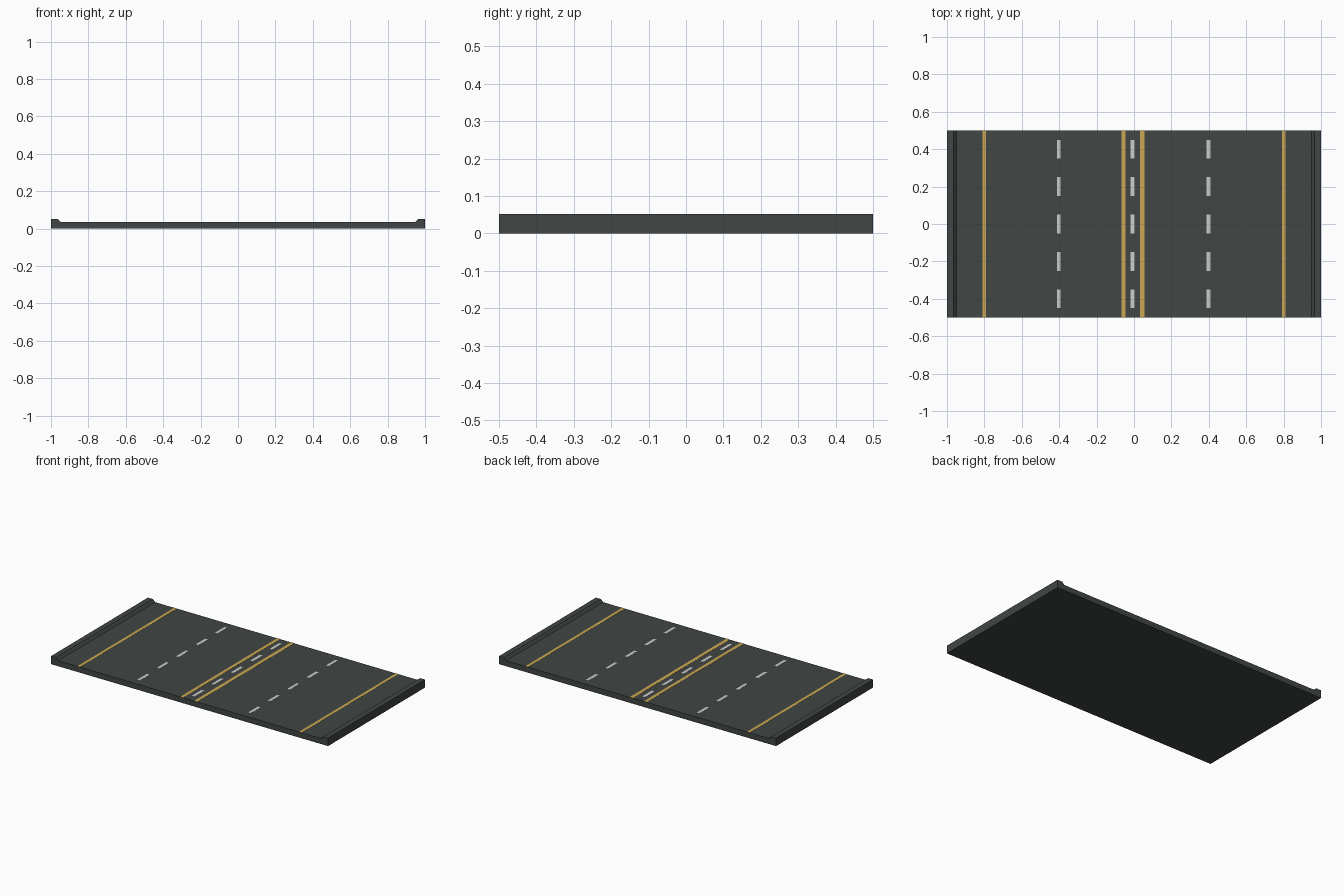
import bpy, bmesh

if "Cube" in bpy.data.objects:
    bpy.data.objects.remove(bpy.data.objects["Cube"])

def material(name, rgb):
    m = bpy.data.materials.new(name)
    m.diffuse_color = (*rgb, 1)
    m.use_nodes = True
    m.node_tree.nodes["Principled BSDF"].inputs["Base Color"].default_value = m.diffuse_color
    return m

asphalt = material("dark asphalt", (0.052, 0.061, 0.059))
yellow = material("yellow paint", (0.60, 0.39, 0.085))
white = material("white paint", (0.62, 0.62, 0.62))

ROAD_Z, CURB_Z = 0.036, 0.052

def finish(name, bm, mat):
    bmesh.ops.recalc_face_normals(bm, faces=bm.faces)
    me = bpy.data.meshes.new(name)
    bm.to_mesh(me)
    bm.free()
    me.materials.append(mat)
    ob = bpy.data.objects.new(name, me)
    bpy.context.collection.objects.link(ob)
    return ob

# Road slab with raised, sloped curbs: one cross-section swept along y
half = [(0.948, ROAD_Z), (0.964, CURB_Z), (1.0, CURB_Z), (1.0, 0.0)]
profile = half + [(-x, z) for x, z in reversed(half)]
bm = bmesh.new()
face = bm.faces.new([bm.verts.new((x, -0.5, z)) for x, z in profile])
ext = bmesh.ops.extrude_face_region(bm, geom=[face], use_keep_orig=True)
verts = [g for g in ext["geom"] if isinstance(g, bmesh.types.BMVert)]
bmesh.ops.translate(bm, verts=verts, vec=(0, 1, 0))
finish("road_slab", bm, asphalt)

# Painted stripes: thin plates lying on the road
def stripe(name, x, width, spans, mat):
    bm = bmesh.new()
    for y0, y1 in spans:
        made = bmesh.ops.create_cube(bm, size=1)["verts"]
        bmesh.ops.scale(bm, verts=made, vec=(width, y1 - y0, 0.002))
        bmesh.ops.translate(bm, verts=made, vec=(x, (y0 + y1) / 2, ROAD_Z))
    finish(name, bm, mat)

for name, x, w in (("left_edge_line", -0.8, 0.02), ("left_centre_line", -0.056, 0.022),
                   ("right_centre_line", 0.045, 0.024), ("right_edge_line", 0.8, 0.02)):
    stripe(name, x, w, [(-0.5, 0.5)], yellow)

dashes = [(-0.45 + 0.2 * i, -0.35 + 0.2 * i) for i in range(5)]
for name, x in (("left_lane_dashes", -0.402), ("centre_dashes", -0.008), ("right_lane_dashes", 0.398)):
    stripe(name, x, 0.02, dashes, white)
